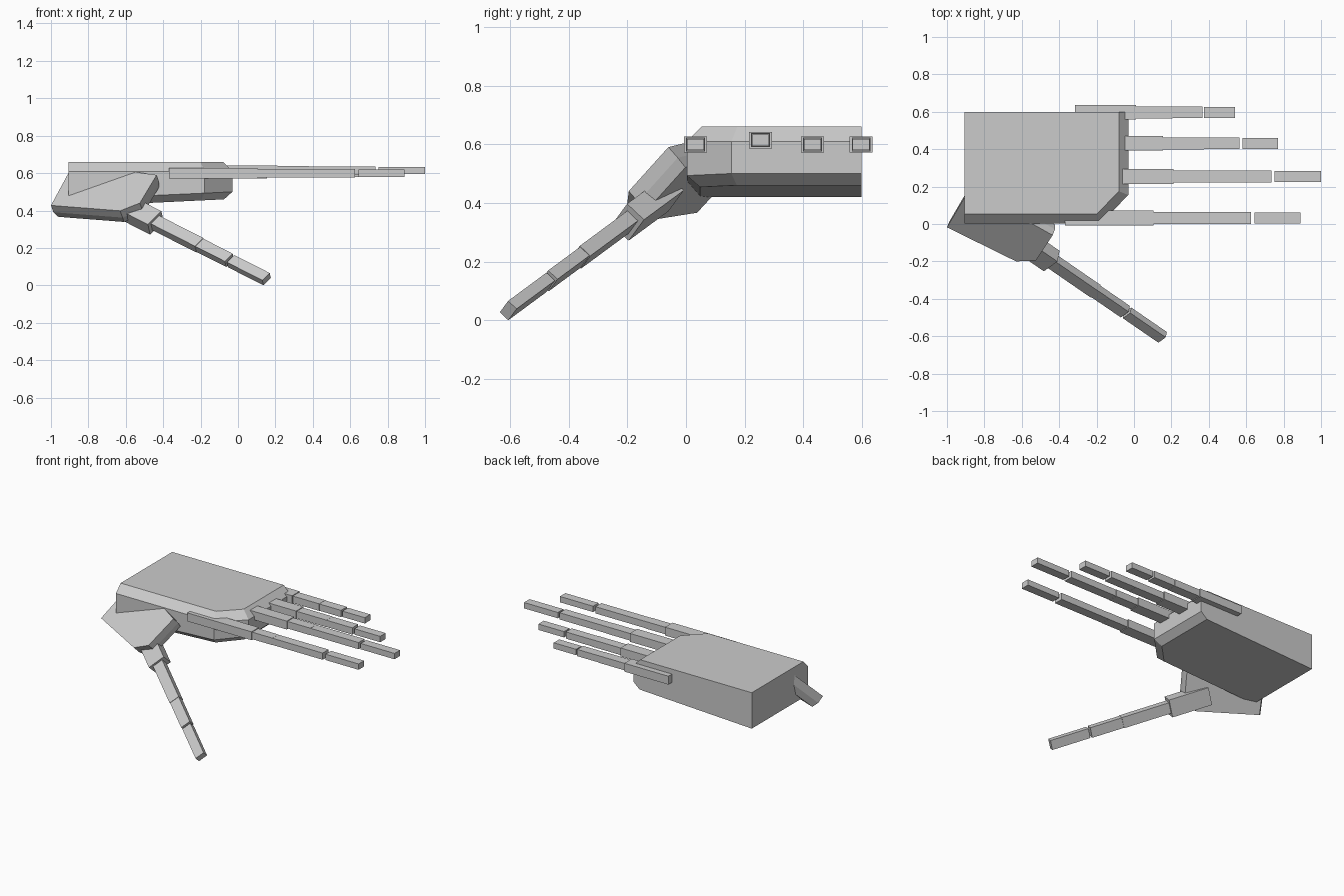
import bpy, bmesh
from mathutils import Vector

if "Cube" in bpy.data.objects:
    bpy.data.objects.remove(bpy.data.objects["Cube"])


def loft(name, rings):
    """Closed solid through rings of equal point count."""
    bm = bmesh.new()
    loops = [[bm.verts.new(p) for p in r] for r in rings]
    n = len(loops[0])
    for a, b in zip(loops, loops[1:]):
        for i in range(n):
            j = (i + 1) % n
            bm.faces.new((a[i], a[j], b[j], b[i]))
    bm.faces.new(loops[0])
    bm.faces.new(loops[-1])
    bmesh.ops.recalc_face_normals(bm, faces=bm.faces)
    me = bpy.data.meshes.new(name)
    bm.to_mesh(me)
    bm.free()
    ob = bpy.data.objects.new(name, me)
    bpy.context.collection.objects.link(ob)
    return ob


def bar(name, start, end, w, h, hw, hh):
    """Rectangular bar from start to end; w, h are the cross-section axes."""
    corners = [(-1, -1), (1, -1), (1, 1), (-1, 1)]
    return loft(name, [[c + w * (a * hw) + h * (b * hh) for a, b in corners]
                       for c in (start, end)])


# Palm: flat back and wrist, bevelled along the front and knuckle sides
def palm_ring(d, z_wrist, z_knuckle):
    pts = [(-0.905, 0.003 + d), (-0.18 - 0.4 * d, 0.003 + d),
           (-0.03 - d, 0.155 + 0.4 * d), (-0.03 - d, 0.598), (-0.905, 0.598)]
    return [(x, y, z_wrist + (z_knuckle - z_wrist) * (x + 0.905) / 0.875)
            for x, y in pts]


loft("palm", [palm_ring(0.045, 0.42, 0.462), palm_ring(0, 0.46, 0.5),
              palm_ring(0, 0.61, 0.61), palm_ring(0.05, 0.66, 0.66)])

# Fingers: y, z, then x of root, knuckle step, middle step, joint, tip
Y, Z = Vector((0, 1, 0)), Vector((0, 0, 1))
fingers = {
    "index": (0.032, 0.599, -0.37, 0.105, 0.255, 0.625, 0.645, 0.89),
    "middle": (0.254, 0.614, -0.30, 0.21, 0.38, 0.735, 0.75, 1.0),
    "ring": (0.431, 0.599, -0.25, 0.155, 0.375, 0.565, 0.58, 0.77),
    "little": (0.597, 0.599, -0.315, 0.01, 0.205, 0.365, 0.375, 0.54),
}
for f, (y, z, x0, x1, x2, x3, x4, x5) in fingers.items():
    parts = [("base", x0, x1, 0.039, 0.028), ("lower", x1, x2, 0.032, 0.0235),
             ("upper", x2, x3, 0.031, 0.0225), ("tip", x4, x5, 0.029, 0.0195)]
    for part, a, b, hw, hh in parts:
        bar(f"{f}_finger_{part}", Vector((a, y, z)), Vector((b, y, z)),
            Y, Z, hw, hh)

# Thumb pad: bevelled plate tilted forward, running into the palm
normal = Vector((-0.257, -0.637, 0.727)).normalized()
outline = [(-1.0, -0.018), (-0.63, -0.2), (-0.525, -0.195),
           (-0.435, -0.06), (-0.56, 0.01), (-0.89, 0.17)]
face = [Vector((x, y, 0.44 + 0.353 * (x + 0.525) + 0.876 * (y + 0.195)))
        for x, y in outline]
mid = sum(face, Vector()) / len(face)
loft("thumb_pad", [face, [p - normal * 0.05 for p in face],
                   [p.lerp(mid, 0.05) - normal * 0.09 for p in face]])

# Thumb segments, measured back from the tip
axis = Vector((0.76, -0.523, -0.386)).normalized()
up = (normal - axis * normal.dot(axis)).normalized()
side = up.cross(axis)
tip = Vector((0.153, -0.606, 0.033))
for part, a, b, hw, hh in [("tip", 0, 0.25, 0.031, 0.02),
                           ("upper", 0.262, 0.47, 0.033, 0.022),
                           ("lower", 0.47, 0.79, 0.035, 0.025),
                           ("base", 0.78, 1.04, 0.057, 0.04)]:
    bar(f"thumb_{part}", tip - axis * b, tip - axis * a, side, up, hw, hh)
